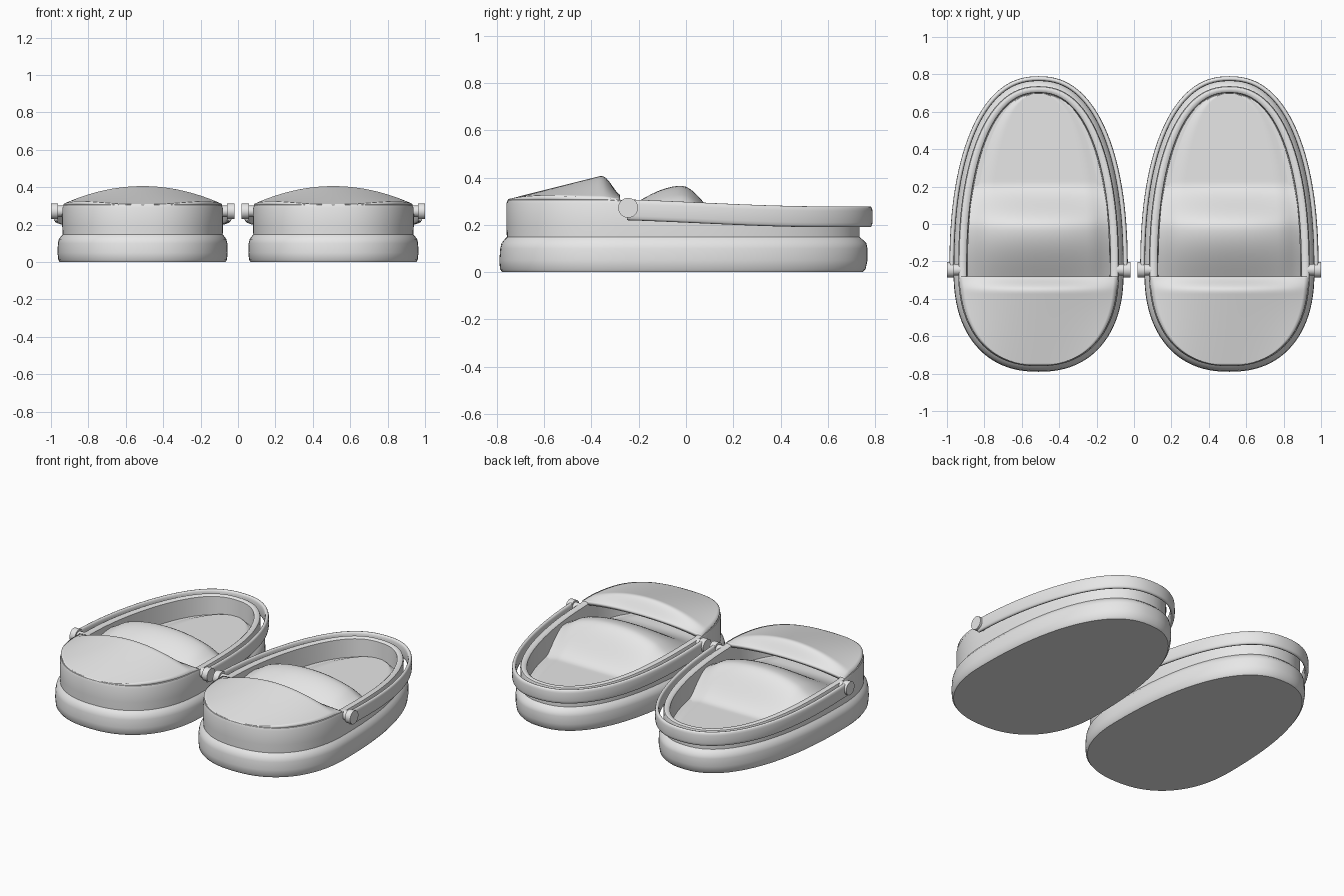
import bpy, bmesh, math
from mathutils import Matrix

if "Cube" in bpy.data.objects:
    bpy.data.objects.remove(bpy.data.objects["Cube"])

CX = 0.51      # sideways centre of one clog
YC = -0.25     # widest point along the length
EXP = 2.3      # squareness of the egg outline

grey = bpy.data.materials.new("light_grey")
grey.diffuse_color = (0.8, 0.8, 0.8, 1)
grey.use_nodes = True
grey.node_tree.nodes["Principled BSDF"].inputs["Base Color"].default_value = grey.diffuse_color


def smooth(a, b, v):
    t = max(0.0, min(1.0, (v - a) / (b - a)))
    return t * t * (3 - 2 * t)


def interp(v, pts):
    if v <= pts[0][0]:
        return pts[0][1]
    for (a, p), (b, q) in zip(pts, pts[1:]):
        if v <= b:
            return p + (q - p) * smooth(a, b, v)
    return pts[-1][1]


def outline(t, half, front, back):
    """Point on the egg-shaped outline at angle t."""
    c, s = math.cos(t), math.sin(t)
    x = half * math.copysign(abs(c) ** (2 / EXP), c)
    y = YC + (back - YC if s > 0 else YC - front) * math.copysign(abs(s) ** (2 / EXP), s)
    return x, y


def half_width(y, half, front, back):
    r = (y - YC) / (back - YC) if y > YC else (YC - y) / (YC - front)
    return half * max(0.0, 1 - min(1, r) ** EXP) ** (1 / EXP)


def finish(name, bm, recalc=True, thickness=0, angle=40):
    if recalc:
        bmesh.ops.recalc_face_normals(bm, faces=bm.faces)
    bmesh.ops.translate(bm, verts=bm.verts, vec=(CX, 0, 0))
    me = bpy.data.meshes.new(name)
    bm.to_mesh(me)
    bm.free()
    me.materials.append(grey)
    ob = bpy.data.objects.new(name, me)
    bpy.context.collection.objects.link(ob)
    bpy.ops.object.select_all(action='DESELECT')
    ob.select_set(True)
    bpy.context.view_layer.objects.active = ob
    bpy.ops.object.shade_smooth_by_angle(angle=math.radians(angle))
    if thickness:
        mod = ob.modifiers.new("thickness", 'SOLIDIFY')
        mod.thickness = thickness
        mod.offset = -1
    # the second clog of the pair
    mod = ob.modifiers.new("pair", 'MIRROR')
    mod.use_mirror_merge = False
    return ob


def bridge(bm, a, b, closed=True):
    n = len(a)
    for i in range(n if closed else n - 1):
        j = (i + 1) % n
        bm.faces.new((a[i], a[j], b[j], b[i]))


def loft(name, layers, zfun, caps, wrap=False, n=96):
    """layers: (half, front, back, z) egg rings, joined in order."""
    bm = bmesh.new()
    rings = []
    for half, front, back, z in layers:
        ring = []
        for i in range(n):
            x, y = outline(2 * math.pi * i / n, half, front, back)
            ring.append(bm.verts.new((x, y, zfun(y, z))))
        rings.append(ring)
    for a, b in zip(rings, rings[1:]):
        bridge(bm, a, b)
    if wrap:
        bridge(bm, rings[-1], rings[0])
    if caps:
        bm.faces.new(rings[0])
        bm.faces.new(rings[-1])
    return finish(name, bm)


def sheet(name, y0, y1, egg, zfun, rows, cols, thickness=0):
    """Surface of height zfun(x, y, u) that fills the egg between y0 and y1."""
    bm = bmesh.new()
    grid = []
    for i in range(rows + 1):
        y = y0 + (y1 - y0) * (i / rows)
        w = max(half_width(y, *egg), 0.02)
        grid.append([bm.verts.new((u * w, y, zfun(u * w, y, u)))
                     for u in (2 * j / cols - 1 for j in range(cols + 1))])
    for a, b in zip(grid, grid[1:]):
        bridge(bm, a, b, closed=False)
    return finish(name, bm, recalc=False, thickness=thickness)


# Thick sole with a rounded lip
sole = [(0.443, -0.778, 0.748, 0.0), (0.451, -0.787, 0.760, 0.012),
        (0.455, -0.790, 0.768, 0.05), (0.453, -0.786, 0.768, 0.10),
        (0.448, -0.781, 0.763, 0.122), (0.436, -0.768, 0.747, 0.138),
        (0.428, -0.758, 0.735, 0.148)]
loft("sole", sole, lambda y, z: z, caps=True)


# Upper side wall, its rim falling towards the heel
def rim(y, z):
    drop = 0.008 * smooth(-0.33, -0.24, y) + 0.03 * smooth(-0.3, 0.6, y)
    return z - drop * (z - 0.14) / 0.17


wall = [(0.428, -0.758, 0.735, 0.14), (0.430, -0.760, 0.735, 0.20),
        (0.430, -0.760, 0.737, 0.29), (0.425, -0.755, 0.733, 0.305),
        (0.414, -0.745, 0.725, 0.311), (0.394, -0.72, 0.711, 0.309),
        (0.385, -0.71, 0.703, 0.300), (0.378, -0.70, 0.698, 0.14)]
loft("side_wall", wall, rim, caps=False, wrap=True)


# Domed toe cap with a rolled rear lip
def cap_z(x, y, u):
    s = min(1.0, (y + 0.755) / 0.39)
    s = s * (1 - 0.85 * smooth(-0.355, -0.268, y))
    return 0.308 + 0.098 * s * (1 - (x / 0.43) ** 2)


sheet("toe_cap", -0.753, -0.28, (0.424, -0.754, 0.733), cap_z, 60, 36, 0.025)

# Footbed with a raised arched ridge under the instep
RIDGE = [(-0.5, 0.0), (-0.02, 0.205), (0.22, 0.0)]


def bed_z(x, y, u):
    crown = 0.015 * (1 - smooth(0.72, 0.98, abs(u)))
    arch = 1 - 0.42 * abs(u) ** 2.2
    return 0.145 + crown + interp(y, RIDGE) * arch


sheet("footbed", -0.70, 0.698, (0.381, -0.705, 0.70), bed_z, 80, 32)

# Heel strap: rounded flat band swept round the back
bm = bmesh.new()
N = 64
section = []
for k in range(16):
    a = 2 * math.pi * k / 16
    c, s = math.cos(a), math.sin(a)
    section.append((0.013 * math.copysign(abs(c) ** 0.7, c),
                    0.044 * math.copysign(abs(s) ** 0.6, s)))
rings = []
for i in range(N + 1):
    t = math.pi * i / N
    ring = []
    for off, dz in section:
        x, y = outline(t, 0.464 + off, -0.78, 0.777 + off)
        z = 0.268 - 0.034 * smooth(-0.5, 0.6, y) + dz
        ring.append(bm.verts.new((x, y, z)))
    rings.append(ring)
for a, b in zip(rings, rings[1:]):
    bridge(bm, a, b)
bm.faces.new(rings[0])
bm.faces.new(rings[-1])
finish("heel_strap", bm, angle=50)

# Pivot pins: a stem through the wall and a round head
for side, label in ((-1, "left"), (1, "right")):
    bm = bmesh.new()
    for x0, x1, r0, r1 in ((0.40, 0.46, 0.03, 0.03), (0.452, 0.49, 0.042, 0.042)):
        turn = Matrix.Rotation(side * math.pi / 2, 4, 'Y')
        place = Matrix.Translation((side * (x0 + x1) / 2, -0.245, 0.272))
        bmesh.ops.create_cone(bm, cap_ends=True, segments=32, radius1=r0,
                              radius2=r1, depth=x1 - x0, matrix=place @ turn)
    finish("pivot_pin_" + label, bm)
